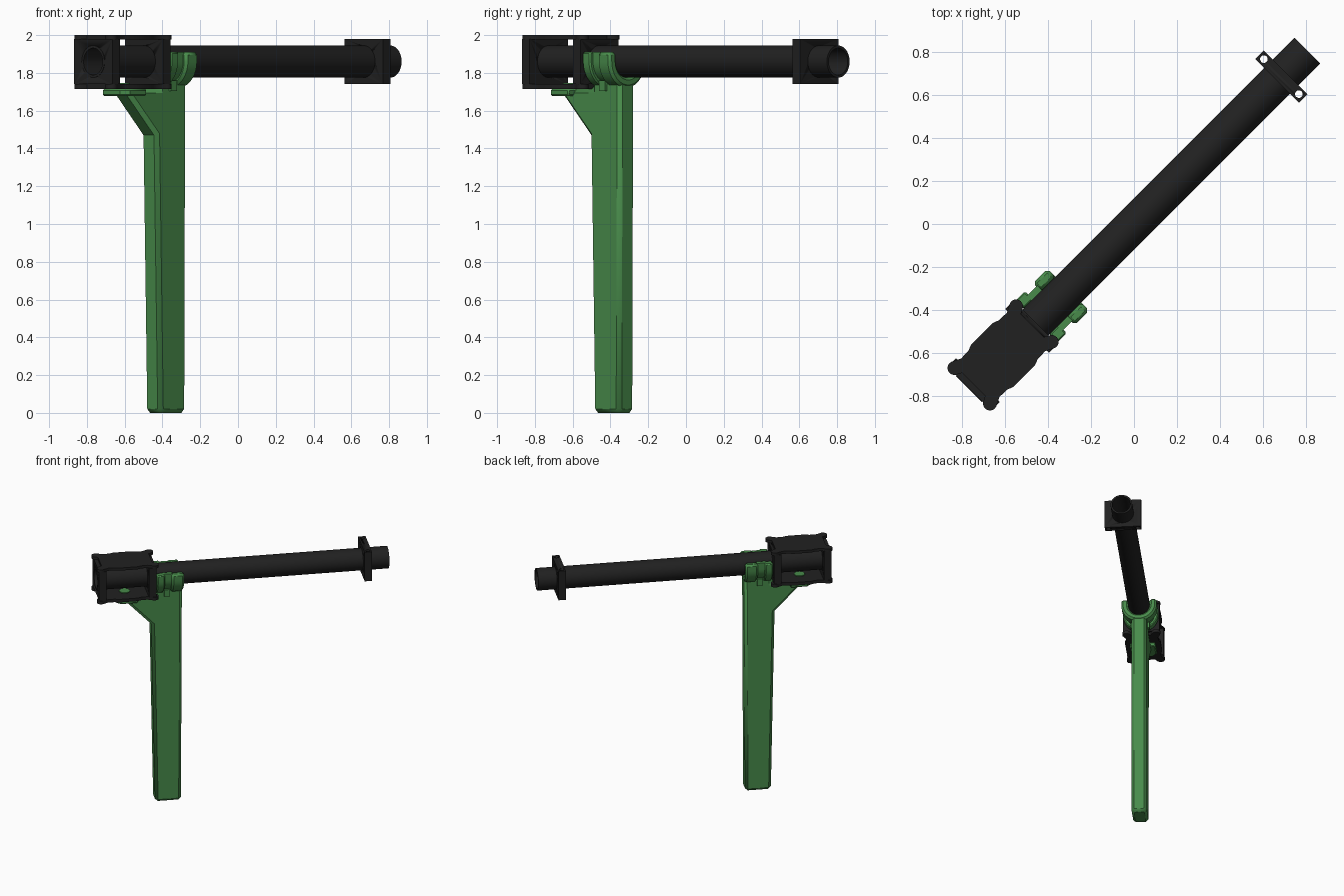
import bpy, bmesh
from math import pi, sin, cos
from mathutils import Matrix

if "Cube" in bpy.data.objects:
    bpy.data.objects.remove(bpy.data.objects["Cube"])

# Everything is built along a local axis u (the tube), v across, z up, then turned 45 degrees.
AXIS_Z = 1.86
TUBE_R = 0.085


def material(name, colour):
    m = bpy.data.materials.new(name)
    m.diffuse_color = (*colour, 1)
    m.use_nodes = True
    m.node_tree.nodes["Principled BSDF"].inputs["Base Color"].default_value = m.diffuse_color
    return m


BLACK = material("black", (0.015, 0.015, 0.015))
GREEN = material("green", (0.065, 0.26, 0.07))


def add_prism(bm, pts, lo, hi, axis):
    """Extrude a 2D outline from lo to hi along u, v or z."""
    place = {"u": lambda p, d: (d, p[0], p[1]),
             "v": lambda p, d: (p[0], d, p[1]),
             "z": lambda p, d: (p[0], p[1], d)}[axis]
    a = [bm.verts.new(place(p, lo)) for p in pts]
    b = [bm.verts.new(place(p, hi)) for p in pts]
    bm.faces.new(a)
    bm.faces.new(b[::-1])
    for i in range(len(pts)):
        j = (i + 1) % len(pts)
        bm.faces.new((a[i], b[i], b[j], a[j]))


def finish(name, bm, mat, bevel=0):
    bmesh.ops.recalc_face_normals(bm, faces=bm.faces)
    me = bpy.data.meshes.new(name)
    bm.to_mesh(me)
    bm.free()
    me.materials.append(mat)
    ob = bpy.data.objects.new(name, me)
    ob.rotation_euler.z = pi / 4
    bpy.context.collection.objects.link(ob)
    if bevel:
        mod = ob.modifiers.new("bevel", "BEVEL")
        mod.width = bevel
        mod.segments = 1
        mod.limit_method = "ANGLE"
        mod.angle_limit = 0.87
    bpy.ops.object.select_all(action="DESELECT")
    ob.select_set(True)
    bpy.context.view_layer.objects.active = ob
    bpy.ops.object.shade_smooth_by_angle(angle=0.5)
    return ob


def prism(name, pts, lo, hi, axis, mat, bevel=0):
    bm = bmesh.new()
    add_prism(bm, pts, lo, hi, axis)
    return finish(name, bm, mat, bevel)


def arc(cx, cy, r, a0, a1, n):
    return [(cx + r * cos(a0 + (a1 - a0) * i / n),
             cy + r * sin(a0 + (a1 - a0) * i / n)) for i in range(n + 1)]


def circle(cx, cy, r, n=32):
    return arc(cx, cy, r, 0, 2 * pi, n)[:-1]


# Hollow tube
bm = bmesh.new()
rings = []
for r, u in ((TUBE_R, -1.085), (TUBE_R, 1.14), (0.071, 1.14), (0.071, -1.085)):
    rings.append([bm.verts.new((u, y, z)) for y, z in circle(0, AXIS_Z, r, 48)])
for k in range(4):
    a, b = rings[k], rings[(k + 1) % 4]
    for i in range(48):
        j = (i + 1) % 48
        bm.faces.new((a[i], a[j], b[j], b[i]))
finish("barrel_tube", bm, BLACK)

# Square flanges with a bore and vertical bolt holes
flange_us = {"front_flange": -1.055, "middle_flange": -0.675, "rear_flange": 0.969}
bm = bmesh.new()
add_prism(bm, circle(0, AXIS_Z, 0.08, 48), -1.3, 1.3, "u")
for u in flange_us.values():
    for v in (-0.115, 0.115):
        add_prism(bm, circle(u, v, 0.018, 16), 1.6, 2.2, "z")
cutter = finish("hole_cutter", bm, BLACK)
cutter.hide_render = True
for name, u in flange_us.items():
    sq = [(-0.143, 1.74), (0.143, 1.74), (0.143, 1.98), (-0.143, 1.98)]
    ob = prism(name, sq, u - 0.028, u + 0.028, "u", BLACK)
    mod = ob.modifiers.new("holes", "BOOLEAN")
    mod.object = cutter
    mod.operation = "DIFFERENCE"
    mod.solver = "EXACT"
    bpy.ops.object.modifier_apply(modifier=mod.name)
bpy.data.objects.remove(cutter)

# Top and bottom cover plates with round corner lobes
quarter = ([(0.193, 0.075)] + arc(0.203, 0.117, 0.032, -0.9, 2.2, 10)
           + [(0.15, 0.126), (0.10, 0.128), (0.07, 0.139)])
half = quarter + [(-u, v) for u, v in reversed(quarter)]
outline = half + [(u, -v) for u, v in reversed(half)]
outline = [(u - 0.861, v) for u, v in outline]
prism("top_plate", outline, 1.978, 2.0, "z", BLACK)
prism("bottom_plate", outline, 1.715, 1.74, "z", BLACK)

# Grip leg with forward brace
prism("grip_leg", [(-0.64, 0), (-0.442, 0), (-0.435, 1.76), (-0.645, 1.76),
                   (-0.645, 1.714), (-0.87, 1.714), (-0.87, 1.68), (-0.668, 1.47)],
      -0.06, 0.06, "v", GREEN, 0.021)

# Mounting tab under the box and its stud
prism("mount_tab", [(-0.78, -0.10), (-0.78, 0.10), (-0.91, 0.10), (-0.947, 0.065),
                    (-0.947, -0.065), (-0.91, -0.10)], 1.678, 1.716, "z", GREEN, 0.008)
prism("mount_stud", circle(-0.865, 0, 0.04), 1.70, 1.746, "z", GREEN)


# Cradle around the tube: two thick ribs with a strap groove between
def cradle(name, r, lo, hi, bevel):
    top = 1.91
    inner = arc(0, AXIS_Z, TUBE_R - 0.001, 0, -pi, 20)
    outer = arc(0, AXIS_Z, r, -pi, 0, 20)
    pts = ([(TUBE_R - 0.001, top)] + inner + [(-TUBE_R + 0.001, top), (-r, top)]
           + outer + [(r, top)])
    prism(name, pts, lo, hi, "u", GREEN, bevel)


cradle("cradle_rear_rib", 0.138, -0.527, -0.432, 0.014)
cradle("cradle_groove", 0.116, -0.59, -0.52, 0)
cradle("cradle_front_rib", 0.138, -0.64, -0.58, 0.008)
prism("strap_block", [(-0.575, -0.075), (-0.53, -0.075), (-0.53, 0.075), (-0.575, 0.075)],
      1.705, 1.76, "z", GREEN)
